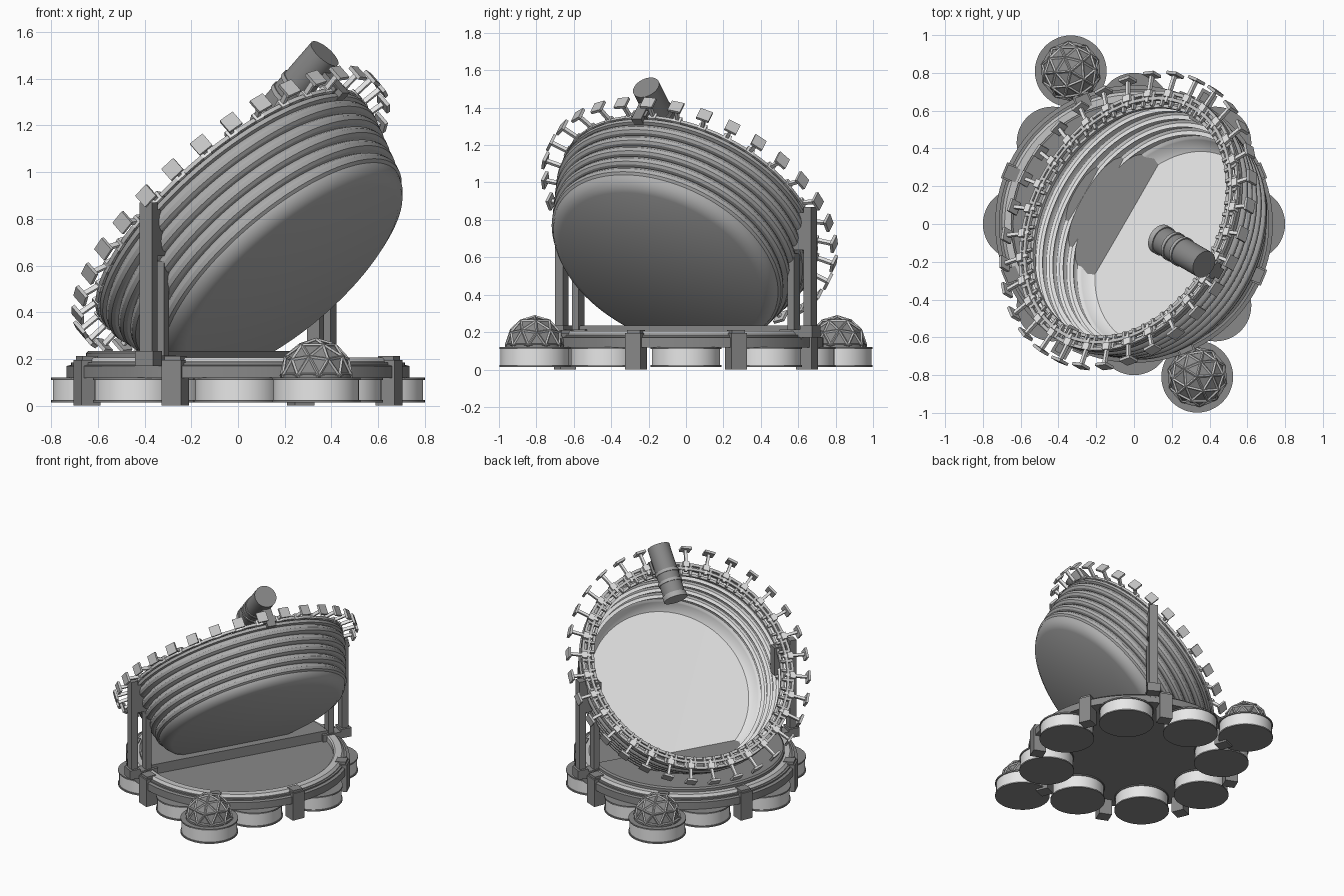
import bpy, bmesh, math
from mathutils import Matrix, Vector

if "Cube" in bpy.data.objects:
    bpy.data.objects.remove(bpy.data.objects["Cube"])

def material(name, v):
    m = bpy.data.materials.new(name)
    m.diffuse_color = (v, v, v, 1)
    m.use_nodes = True
    m.node_tree.nodes["Principled BSDF"].inputs["Base Color"].default_value = m.diffuse_color
    return m

LIGHT = material("light grey", 0.80)
PALE = material("pale grey", 0.56)
MID = material("mid grey", 0.42)
DARK = material("dark grey", 0.25)

# Dish frame: X = hinge direction, Y = towards the low rim, Z = facing direction
H = Vector((0.5, 0.866, 0)).normalized()
M = Vector((-0.866, 0.5, 0)).normalized()
N = (M + Vector((0, 0, 1))).normalized()
Y = N.cross(H)
DISH = Matrix.Translation((-0.03, 0.018, 0.84)) @ Matrix((H, Y, N)).transposed().to_4x4()
# Hinge frame: X = hinge direction, Y = horizontal facing direction
HINGE = Matrix((H, M, Vector((0, 0, 1)))).transposed().to_4x4()

def finish(bm, name, mat, matrix=Matrix(), smooth=True):
    bmesh.ops.recalc_face_normals(bm, faces=bm.faces)
    me = bpy.data.meshes.new(name)
    bm.to_mesh(me)
    bm.free()
    ob = bpy.data.objects.new(name, me)
    bpy.context.collection.objects.link(ob)
    me.transform(matrix)
    me.materials.append(mat)
    if smooth:
        bpy.ops.object.select_all(action='DESELECT')
        ob.select_set(True)
        bpy.context.view_layer.objects.active = ob
        bpy.ops.object.shade_smooth_by_angle(angle=math.radians(32))
    return ob

def lathe(bm, prof, seg=64, closed=False, mat=Matrix()):
    """Spin (radius, height) points round Z."""
    rings = []
    for r, z in prof:
        if r < 1e-6:
            rings.append([bm.verts.new(mat @ Vector((0, 0, z)))] * seg)
        else:
            rings.append([bm.verts.new(mat @ Vector((r * math.cos(a), r * math.sin(a), z)))
                          for a in (2 * math.pi * k / seg for k in range(seg))])
    pairs = list(zip(rings, rings[1:])) + ([(rings[-1], rings[0])] if closed else [])
    for n, (a, b) in enumerate(pairs):
        for k in range(seg):
            j = (k + 1) % seg
            vs = list(dict.fromkeys((a[k], a[j], b[j], b[k])))
            if len(vs) > 2:
                bm.faces.new(vs)

def box(bm, lo, hi, mat=Matrix()):
    lo, hi = Vector(lo), Vector(hi)
    bmesh.ops.create_cube(bm, size=1, matrix=mat @ Matrix.Translation((lo + hi) / 2)
                          @ Matrix.Diagonal((*(hi - lo), 1)))

def spin(deg):
    return Matrix.Rotation(math.radians(deg), 4, 'Z')

# Round feet: eight on a ring, two outer ones for the domes
spots = [(0.61, 45 * k) for k in range(8)] + [(0.875, 112.5), (0.875, 292.5)]
feet, caps = bmesh.new(), bmesh.new()
for rad, ang in spots:
    t = spin(ang) @ Matrix.Translation((rad, 0, 0))
    lathe(feet, [(0, .024), (.183, .024), (.183, .112), (0, .112)], 48, mat=t)
    for z in (.014, .11):
        lathe(caps, [(0, z), (.19, z), (.19, z + .01), (0, z + .01)], 48, mat=t)
finish(feet, "feet_drums", LIGHT)
finish(caps, "feet_flanges", DARK)

# Turntable: stepped disc with a lighter chamfered edge and a recessed floor
bm = bmesh.new()
lathe(bm, [(0, .118), (.735, .118), (.735, .17), (.715, .175), (.715, .185), (.70, .185)], 96)
lathe(bm, [(.63, .165), (0, .165)], 96)
finish(bm, "turntable", DARK)
bm = bmesh.new()
lathe(bm, [(.70, .18), (.70, .19), (.685, .207), (.64, .207), (.63, .20), (.63, .16)], 96, True)
finish(bm, "turntable_edge_ring", PALE)

# Raised half platform behind the dish hinge
bm = bmesh.new()
lathe(bm, [(0, .15), (.65, .15), (.65, .225), (.64, .235), (0, .235)], 96)
bmesh.ops.bisect_plane(bm, geom=bm.verts[:] + bm.edges[:] + bm.faces[:], dist=1e-5,
                       plane_co=(0, -.02, 0), plane_no=(0, -1, 0), clear_outer=True)
bmesh.ops.holes_fill(bm, edges=[e for e in bm.edges if e.is_boundary])
finish(bm, "half_platform", DARK, HINGE)

# Clamps round the turntable
bm = bmesh.new()
for k in range(8):
    t = spin(22.5 + 45 * k)
    box(bm, (.655, -.045, 0), (.745, .045, .195), t)
    box(bm, (.665, -.037, .19), (.735, .037, .212), t)
finish(bm, "clamps", DARK, smooth=False)

# Geodesic domes with raised struts
for ang in (112.5, 292.5):
    t = spin(ang) @ Matrix.Translation((.875, 0, .13))
    for name, mat, r in (("dome_panels", DARK, .15), ("dome_struts", PALE, .154)):
        bm = bmesh.new()
        bmesh.ops.create_icosphere(bm, subdivisions=2, radius=r)
        bmesh.ops.bisect_plane(bm, geom=bm.verts[:] + bm.edges[:] + bm.faces[:],
                               plane_co=(0, 0, -.012), plane_no=(0, 0, -1), clear_outer=True)
        ob = finish(bm, name, mat, t, smooth=False)
        if name == "dome_struts":
            w = ob.modifiers.new("struts", 'WIREFRAME')
            w.thickness = .014
            w.offset = 0
    bm = bmesh.new()
    lathe(bm, [(0, -.012), (.155, -.012), (.155, .004), (.145, .010), (0, .010)], 40, mat=t)
    finish(bm, "dome_skirt", DARK)

# Dish: five bulging tiers, narrow rounded corner, flat floor (outside and lining)
def tiers(r_top, r_end, z0, step, bulge):
    return [(r_top + (r_end - r_top) * i / 4 + bulge * b, z0 - step * (i + f)) for i in range(5)
            for f, b in ((0, -1), (.2, .2), (.5, .7), (.8, .3), (.97, -.8))]

bm = bmesh.new()
lathe(bm, [(.698, -.02), (.73, -.025), (.73, -.045)] + tiers(.722, .652, -.05, .062, .012)
      + [(.641, -.365), (.632, -.385), (.612, -.408), (.575, -.426), (0, -.436)], 96)
finish(bm, "dish_outside", MID, DISH)
bm = bmesh.new()
lathe(bm, [(.698, -.02), (.695, -.045)] + tiers(.692, .608, -.05, .062, .010)
      + [(.595, -.365), (.58, -.395), (.55, -.42), (0, -.424)], 96)
bmesh.ops.recalc_face_normals(bm, faces=bm.faces)
finish(bm, "dish_lining", LIGHT, DISH)

# Rim rails with rungs
bm = bmesh.new()
for r, z in ((.725, -.008), (.69, .0), (.655, -.02)):
    lathe(bm, [(r - .009, z - .009), (r + .009, z - .009), (r + .009, z + .009), (r - .009, z + .009)], 84, True)
for k in range(64):
    box(bm, (.65, -.008, -.018), (.725, .008, .004), spin(360 / 64 * (k + .5)))
finish(bm, "rim_rails", PALE, DISH)

# T-shaped paddles round the rim
stems, plates = bmesh.new(), bmesh.new()
for k in range(32):
    t = spin(360 / 32 * (k + .5))
    box(stems, (.67, -.009, -.008), (.825, .009, .012), t)
    box(stems, (.70, -.022, -.02), (.738, .022, .018), t)
    box(plates, (.82, -.035, -.032), (.836, .035, .036), t)
finish(stems, "paddle_stems", LIGHT, DISH, False)
finish(plates, "paddle_plates", PALE, DISH, False)

# Receiver tube over the high rim, pointing across the dish
tube = DISH @ Matrix.Translation((0, 0, .145)) @ Matrix.Rotation(math.pi / 2, 4, 'X')
bm = bmesh.new()
lathe(bm, [(0, .43), (.06, .43), (.075, .445), (.075, .80), (0, .80)], 40, mat=tube)
finish(bm, "receiver_tube", DARK)
bm = bmesh.new()
for a, b in ((.42, .455), (.53, .55), (.60, .62)):
    lathe(bm, [(0, a), (.081, a), (.081, b), (0, b)], 40, mat=tube)
finish(bm, "receiver_bands", MID)
bm = bmesh.new()
box(bm, (-.03, -.755, -.05), (.03, -.69, .09), DISH)
box(bm, (-.045, -.75, -.02), (.045, -.66, .02), DISH)
finish(bm, "receiver_bracket", DARK, smooth=False)

# Hinge supports on both sides: tall outer post, short inner post, bracket and foot
bm = bmesh.new()
for side in (0, 180):
    t = HINGE @ spin(side)
    box(bm, (.742, -.03, .18), (.79, .03, .87), t)
    box(bm, (.645, -.03, .18), (.685, .03, .62), t)
    box(bm, (.63, -.03, .64), (.745, .03, .84), t)
    box(bm, (.73, -.045, .17), (.805, .045, .235), t)
    box(bm, (.60, -.04, .16), (.735, .04, .215), t)
finish(bm, "hinge_supports", DARK, smooth=False)
